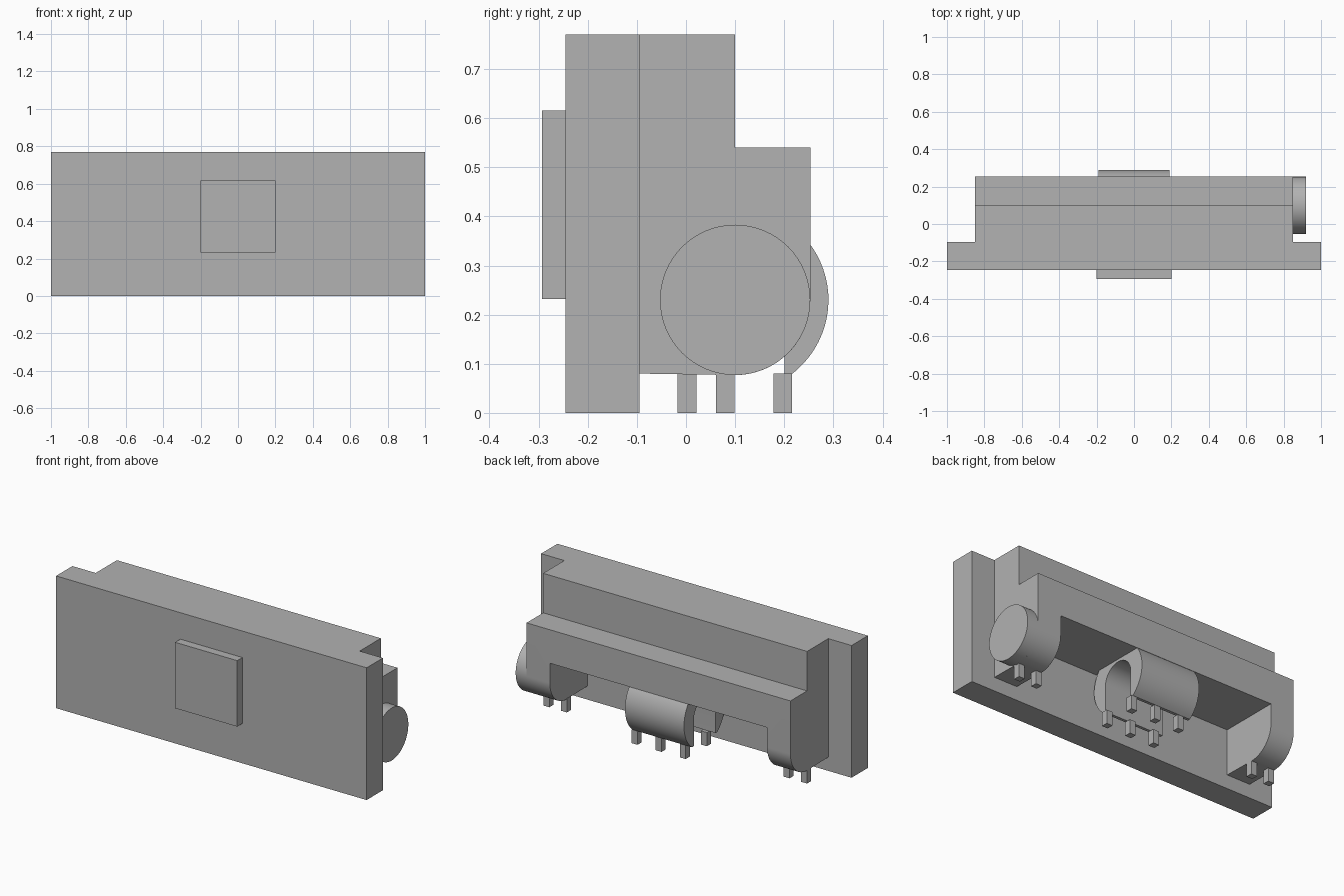
import bpy
import bmesh
from math import sin, cos, radians

cube = bpy.data.objects.get("Cube")
if cube:
    bpy.data.objects.remove(cube, do_unlink=True)

grey = bpy.data.materials.new("plain grey")
grey.use_nodes = True
colour = (0.445, 0.445, 0.445, 1)
grey.diffuse_color = colour
grey.node_tree.nodes["Principled BSDF"].inputs["Base Color"].default_value = colour

AXIS_Y, AXIS_Z = 0.1, 0.23   # shared axis of the round parts
BASE = 0.08                  # underside of the raised parts


def arc(radius, start, end, steps=32):
    """Points (y, z) on a circle around the shared axis."""
    angles = [radians(start + (end - start) * i / steps) for i in range(steps + 1)]
    return [(AXIS_Y + radius * cos(a), AXIS_Z + radius * sin(a)) for a in angles]


def prism(name, profile, x0, x1, smooth=False):
    """Extrude a (y, z) profile along x."""
    bm = bmesh.new()
    face = bm.faces.new([bm.verts.new((x0, y, z)) for y, z in profile])
    moved = bmesh.ops.extrude_face_region(bm, geom=[face])["geom"]
    verts = [v for v in moved if isinstance(v, bmesh.types.BMVert)]
    bmesh.ops.translate(bm, verts=verts, vec=(x1 - x0, 0, 0))
    bmesh.ops.recalc_face_normals(bm, faces=bm.faces)
    mesh = bpy.data.meshes.new(name)
    bm.to_mesh(mesh)
    bm.free()
    mesh.materials.append(grey)
    obj = bpy.data.objects.new(name, mesh)
    bpy.context.collection.objects.link(obj)
    if smooth:
        shade(obj)
    return obj


def shade(obj):
    bpy.ops.object.select_all(action="DESELECT")
    obj.select_set(True)
    bpy.context.view_layer.objects.active = obj
    bpy.ops.object.shade_smooth_by_angle(angle=radians(30))


def box(name, x0, x1, y0, y1, z0, z1):
    return prism(name, [(y0, z0), (y1, z0), (y1, z1), (y0, z1)], x0, x1)


# Front panel and its raised button
box("front_panel", -1, 1, -0.245, -0.095, 0, 0.77)
box("front_button", -0.2, 0.2, -0.293, -0.245, 0.232, 0.616)

# Stepped housing with a rounded lower back edge
profile = [(-0.095, BASE)] + arc(0.153, -90, 0)
profile += [(0.253, 0.54), (0.1, 0.54), (0.1, 0.77), (-0.095, 0.77)]
housing = prism("housing", profile, -0.85, 0.85)

# Open bay under the housing, leaving a block at each end
cutter = box("bay_cutter", -0.7, 0.7, -0.095, 0.4, -0.1, 0.345)
cutter.hide_render = True
cut = housing.modifiers.new("bay", "BOOLEAN")
cut.operation = "DIFFERENCE"
cut.solver = "EXACT"
cut.object = cutter
bpy.context.view_layer.objects.active = housing
bpy.ops.object.modifier_apply(modifier=cut.name)
bpy.data.objects.remove(cutter, do_unlink=True)
shade(housing)

# Round knob on one end
prism("end_knob", arc(0.153, 0, 360, 64)[:-1], 0.85, 0.92, smooth=True)

# Arched drum in the bay: round outside, straight-legged arch inside
outer_end = 52
outer = [p for p in arc(0.19, -outer_end, 180 + outer_end, 56)]
outer[0] = (outer[0][0], BASE)
outer[-1] = (outer[-1][0], BASE)
inner = [(0, BASE)] + arc(0.1, 180, 0) + [(0.2, BASE)]
prism("arched_drum", outer + inner, -0.19, 0.19, smooth=True)

# Square feet
HALF = 0.019


def foot(name, x, y):
    box(name, x - HALF, x + HALF, y - HALF, y + HALF, 0, BASE)


for side, sign in (("left", 1), ("right", -1)):
    for place, x in (("inner", 0.717), ("outer", 0.83)):
        foot(f"{side}_{place}_foot", sign * x, 0.08)

for row, y in (("front", 0.002), ("back", 0.197)):
    for i in range(3):
        foot(f"drum_{row}_foot_{i + 1}", 0.18 - 0.155 * i, y)
